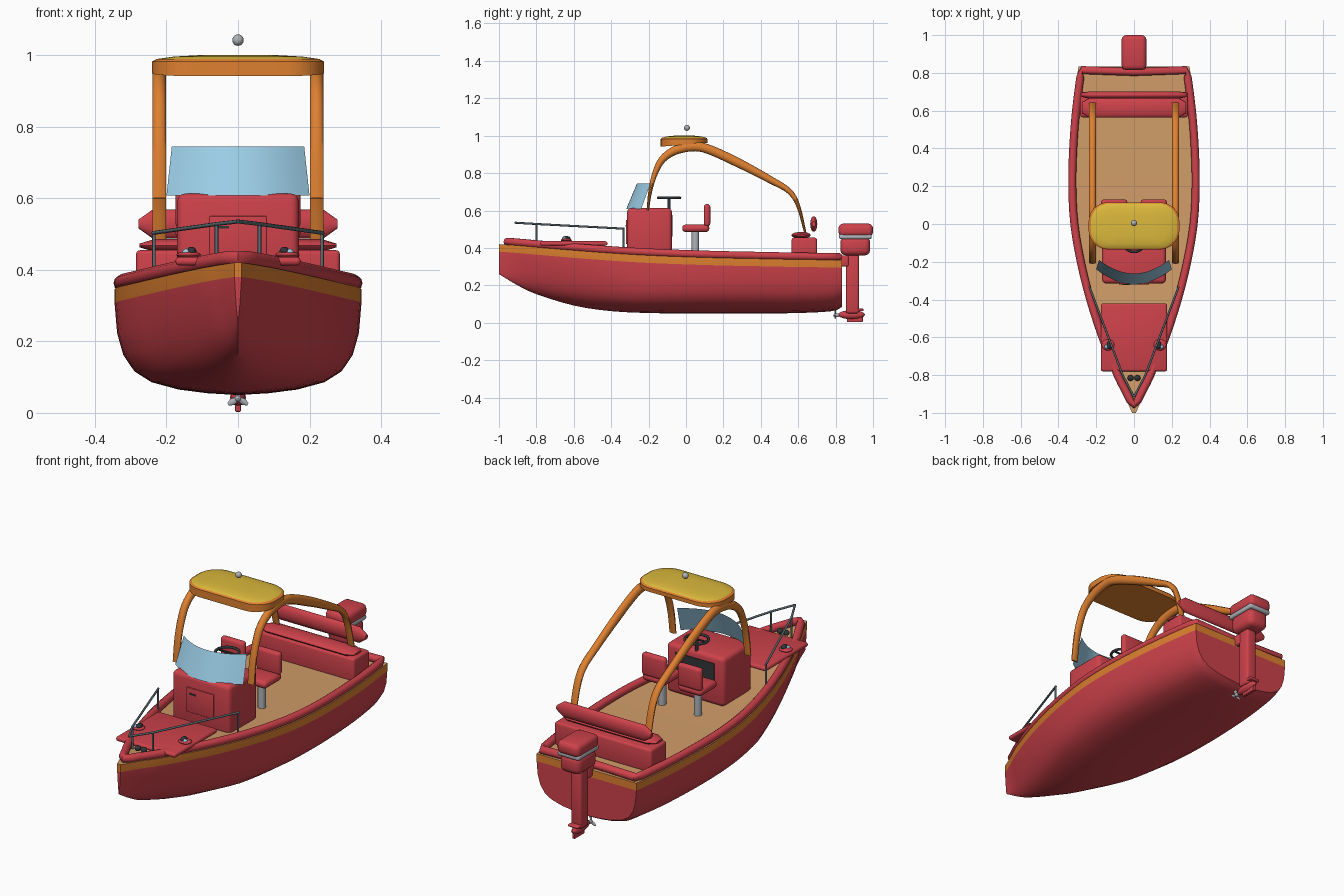
import bpy, bmesh, math
from mathutils import Vector

if "Cube" in bpy.data.objects:
    bpy.data.objects.remove(bpy.data.objects["Cube"])


def material(name, r, g, b):
    m = bpy.data.materials.new(name)
    lin = [((c / 255 + 0.055) / 1.055) ** 2.4 for c in (r, g, b)]
    m.diffuse_color = (*lin, 1)
    m.use_nodes = True
    m.node_tree.nodes["Principled BSDF"].inputs["Base Color"].default_value = m.diffuse_color
    return m


RED = material("red", 206, 66, 75)
ORANGE = material("orange", 222, 128, 48)
TAN = material("tan", 208, 156, 104)
YELLOW = material("yellow", 220, 185, 60)
BLUE = material("pale blue", 155, 205, 230)
SILVER = material("silver", 175, 180, 185)
SLATE = material("slate", 95, 110, 116)
DARK = material("dark grey", 50, 54, 58)


def finish(name, bm, mats, angle=35, fix=True):
    if fix:
        bmesh.ops.recalc_face_normals(bm, faces=bm.faces)
    me = bpy.data.meshes.new(name)
    bm.to_mesh(me)
    bm.free()
    ob = bpy.data.objects.new(name, me)
    bpy.context.collection.objects.link(ob)
    for m in mats:
        me.materials.append(m)
    bpy.ops.object.select_all(action='DESELECT')
    ob.select_set(True)
    bpy.context.view_layer.objects.active = ob
    bpy.ops.object.shade_smooth_by_angle(angle=math.radians(angle))
    return ob


def box(name, lo, hi, mat, bevel=0.0):
    bm = bmesh.new()
    bmesh.ops.create_cube(bm, size=1)
    for v in bm.verts:
        v.co = [(a + b) / 2 + c * (b - a) for a, b, c in zip(lo, hi, v.co)]
    if bevel:
        bmesh.ops.bevel(bm, geom=bm.edges[:], offset=bevel, segments=3, profile=0.5, affect='EDGES')
    return finish(name, bm, [mat])


def ball(name, loc, size, mat):
    bm = bmesh.new()
    bmesh.ops.create_uvsphere(bm, u_segments=16, v_segments=10, radius=1)
    for v in bm.verts:
        v.co = [l + c * s for l, c, s in zip(loc, v.co, size)]
    return finish(name, bm, [mat])


def smooth(points, n):
    """Catmull-Rom interpolation through tuples."""
    P = [Vector(p) for p in points]
    P = [2 * P[0] - P[1]] + P + [2 * P[-1] - P[-2]]
    out = []
    for a, b, c, d in zip(P, P[1:], P[2:], P[3:]):
        for k in range(n):
            t = k / n
            out.append(0.5 * (2 * b + (c - a) * t + (2 * a - 5 * b + 4 * c - d) * t * t
                              + (3 * b - a - 3 * c + d) * t ** 3))
    return out + [P[-2]]


def tube(name, pts, side, up, mat, ref=(0, 0, 1), sides=10, closed=False):
    """Sweep an ellipse; side and up radii may be lists, ref is the up axis."""
    pts = [Vector(p) for p in pts]
    n = len(pts)
    side = side if isinstance(side, list) else [side] * n
    up = up if isinstance(up, list) else [up] * n
    bm = bmesh.new()
    rings = []
    for i, p in enumerate(pts):
        a = pts[i - 1] if closed or i else p
        b = pts[(i + 1) % n] if closed or i < n - 1 else p
        t = (b - a).normalized()
        s = t.cross(Vector(ref)).normalized()
        u = s.cross(t)
        rings.append([bm.verts.new(p + s * side[i] * math.cos(2 * math.pi * k / sides)
                                   + u * up[i] * math.sin(2 * math.pi * k / sides)) for k in range(sides)])
    for A, B in zip(rings, rings[1:] + (rings[:1] if closed else [])):
        for k in range(sides):
            j = (k + 1) % sides
            bm.faces.new((A[k], A[j], B[j], B[k]))
    if not closed:
        bm.faces.new(rings[0])
        bm.faces.new(rings[-1])
    return finish(name, bm, [mat], 50)


# Hull stations: y, half width, keel height, sheer height
stations = smooth([(-1, .01, .26, .42), (-.9, .055, .20, .413), (-.8, .105, .153, .404),
                   (-.6, .185, .092, .387), (-.4, .25, .062, .372), (-.2, .30, .052, .36),
                   (0, .334, .05, .352), (.2, .345, .05, .346), (.4, .34, .05, .342),
                   (.6, .325, .052, .338), (.78, .302, .062, .336), (.835, .293, .085, .335)], 3)
MID = [(0, 0), (.25, .02), (.48, .06), (.7, .14), (.84, .26), (.93, .44), (.98, .68)]
BOW = [(0, 0), (.12, .04), (.26, .12), (.42, .26), (.56, .42), (.7, .6), (.85, .8)]

# Hull with painted stripe, transom and deck
bm = bmesh.new()
rows = []
for y, w, keel, sheer in stations:
    k = max(0, min(1, (y + 1) / 0.75)) ** 0.7
    low = sheer - 0.04
    half = [((b[0] + (m[0] - b[0]) * k) * w, keel + (b[1] + (m[1] - b[1]) * k) * (low - keel))
            for b, m in zip(BOW, MID)] + [(w, low), (w, sheer)]
    right = [bm.verts.new((x, y, z)) for x, z in half]
    left = [right[0]] + [bm.verts.new((-x, y, z)) for x, z in half[1:]]
    rows.append((right, left))
last = len(rows[0][0]) - 2
for (r0, l0), (r1, l1) in zip(rows, rows[1:]):
    for i in range(last + 1):
        for a, b in ((r0, r1), (l0, l1)):
            bm.faces.new((a[i], a[i + 1], b[i + 1], b[i])).material_index = int(i == last)
    bm.faces.new((r0[-1], l0[-1], l1[-1], r1[-1])).material_index = 2
for r, l in (rows[0], rows[-1]):
    for i in range(last + 1):
        vs = [r[i], r[i + 1], l[i + 1]] + ([l[i]] if i else [])
        bm.faces.new(vs).material_index = int(i == last)
finish("hull", bm, [RED, ORANGE, TAN], 40)

# Gunwale running around the deck
edge = [(w - .018, y, s + .017) for y, w, _, s in stations if -.94 < y < .80]
edge.append((.275, .815, .353))
loop = [(0, -.955, .433)] + edge + [(0, .805, .353)] + [(-x, y, z) for x, y, z in reversed(edge)]
tube("gunwale", loop, .021, .021, RED, closed=True)

# Foredeck cushion, bow fittings
box("foredeck_cushion", (-.175, -.78, .412), (.175, -.42, .436), RED, .011)
for s in (-1, 1):
    ball("cleat_base", (s * .138, -.64, .442), (.034, .03, .01), RED)
    ball("cleat", (s * .13, -.64, .452), (.014, .022, .012), DARK)
    ball("bow_light", (s * .145, -.65, .447), (.011, .012, .012), BLUE)
    ball("anchor_knob", (s * .018, -.815, .43), (.016, .016, .014), DARK)
    # Bow railing
    tube("bow_rail", [(0, -.915, .535), (s * .06, -.80, .528), (s * .237, -.33, .503)], .0055, .0055, SLATE, sides=8)
    for x, y, z0, z1 in ((.06, -.80, .41, .528), (.235, -.335, .37, .503)):
        tube("rail_post", [(s * x, y, z0), (s * x, y, z1)], .005, .005, SLATE, ref=(0, 1, 0), sides=8)

# Console with door, instrument panel and wheel
box("console", (-.17, -.315, .352), (.17, -.075, .613), RED, .022)
box("console_door", (-.08, -.321, .42), (.08, -.313, .55), RED, .003)
box("door_handle", (-.06, -.324, .515), (-.025, -.319, .523), DARK)
box("instrument_panel", (-.115, -.077, .46), (.115, -.071, .575), DARK)
ring = [(.058 * math.cos(a * math.pi / 12), -.09 + .058 * math.sin(a * math.pi / 12), .668) for a in range(24)]
tube("steering_wheel", ring, .007, .007, DARK, closed=True, sides=8)
tube("steering_column", [(0, -.09, .60), (0, -.09, .668)], .008, .008, DARK, ref=(0, 1, 0))
box("wheel_spoke", (-.055, -.095, .665), (.055, -.085, .671), DARK)

# Curved windshield sheet
bm = bmesh.new()
prev = None
for i in range(17):
    u = i / 8 - 1
    cur = (bm.verts.new((u * .20, -.32 + .08 * u * u, .607)), bm.verts.new((u * .185, -.262 + .072 * u * u, .745)))
    if prev:
        bm.faces.new((prev[0], cur[0], cur[1], prev[1]))
    prev = cur
finish("windshield", bm, [BLUE], fix=False)

# Roof arches
arch = smooth([(-.205, .60), (-.19, .71), (-.165, .80), (-.125, .875), (-.05, .925), (.05, .942), (.14, .92),
               (.3, .845), (.45, .765), (.55, .705), (.6, .625), (.638, .48)], 4)
n = len(arch) - 1
thick = [.006 + .019 * min(1, 2.6 * min(i, n - i) / n) for i in range(n + 1)]
for s in (-1, 1):
    tube("roof_arch", [(s * .22, y, z) for y, z in arch], thick, .02, ORANGE, ref=(1, 0, 0))

# Roof: rounded slab with a domed yellow top
outline = []
for cx, cy, a0 in ((.135, .015, 0), (-.135, .015, 90), (-.135, -.035, 180), (.135, -.035, 270)):
    for k in range(9):
        a = math.radians(a0 + k * 11.25)
        outline.append((cx + .105 * math.cos(a), cy + .1 * math.sin(a)))
bm = bmesh.new()
levels = [(1, .942), (1, .982), (.95, .989), (.75, .996), (.45, 1.0)]
rings = [[bm.verts.new((x * f, -.01 + (y + .01) * f, z + (.08 * (y + .13) if i == 0 else 0))) for x, y in outline]
         for i, (f, z) in enumerate(levels)]
bm.faces.new(rings[0])
bm.faces.new(rings[-1]).material_index = 1
for i, (A, B) in enumerate(zip(rings, rings[1:])):
    for k in range(len(A)):
        j = (k + 1) % len(A)
        bm.faces.new((A[k], A[j], B[j], B[k])).material_index = int(i > 1)
finish("roof", bm, [ORANGE, YELLOW])
ball("mast_light", (0, .005, 1.042), (.016, .016, .016), SILVER)

# Helm seats
for s in (-1, 1):
    x = s * .105
    box("seat_cushion", (x - .07, -.02, .485), (x + .07, .125, .525), RED, .018)
    box("seat_back", (x - .07, .095, .515), (x + .07, .13, .635), RED, .016)
    tube("seat_post", [(x, .05, .345), (x, .05, .49)], .02, .02, SILVER, ref=(0, 1, 0), sides=14)

# Stern bench
box("bench_base", (-.285, .565, .33), (.285, .70, .455), RED, .012)
for name, y, z, e, ry, rz in (("bench_cushion", .615, .468, .275, .052, .018),
                              ("bench_backrest", .683, .528, .278, .019, .042)):
    tube(name, [(-e, y, z), (.04 - e, y, z), (e - .04, y, z), (e, y, z)],
         [ry * .55, ry, ry, ry * .55], [rz * .3, rz, rz, rz * .3], RED, sides=14)

# Outboard motor
box("motor_cowl_lower", (-.06, .825, .36), (.06, .985, .46), RED, .03)
box("motor_band", (-.064, .818, .447), (.064, .992, .473), SILVER, .01)
box("motor_cowl_top", (-.066, .815, .46), (.066, 1.0, .53), RED, .025)
box("motor_leg", (-.03, .855, .05), (.03, .925, .38), RED, .012)
box("motor_bracket", (-.035, .80, .30), (.035, .87, .36), RED, .01)
box("cavitation_plate", (-.03, .86, .062), (.03, .95, .075), RED, .005)
ball("gear_case", (0, .885, .043), (.022, .072, .024), RED)
box("skeg", (-.008, .86, .003), (.008, .945, .05), RED, .003)
ball("propeller_hub", (0, .805, .04), (.01, .018, .01), SILVER)
for k in range(3):
    a = math.radians(90 + 120 * k)
    tip = Vector((math.cos(a) * .032, 0, math.sin(a) * .032))
    base = Vector((0, .798, .04))
    tube("propeller_blade", [base, base + tip * .6, base + tip], [.006, .01, .004], .003, SILVER, ref=(.3, 1, .2), sides=8)
